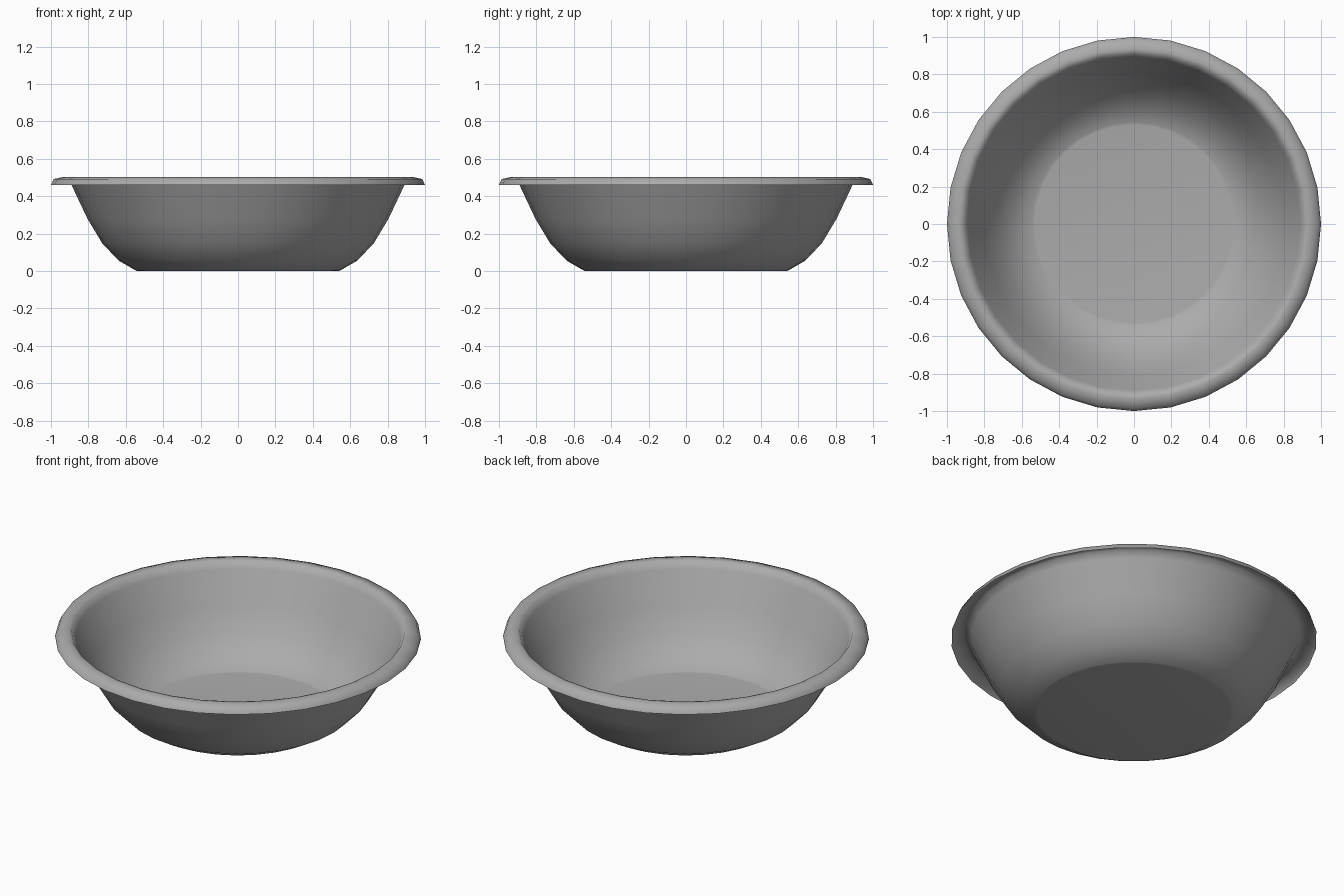
import bpy, bmesh, math

if "Cube" in bpy.data.objects:
    bpy.data.objects.remove(bpy.data.objects["Cube"])

SIDES = 32
# (radius, height) from the flat base, up the wall and over the folded rim
PROFILE = [(0.53, 0.0), (0.545, 0.002), (0.637, 0.055), (0.726, 0.148), (0.805, 0.28),
           (0.89, 0.46), (0.912, 0.498), (0.935, 0.503), (0.985, 0.492), (1.0, 0.46)]

bm = bmesh.new()

# Single-sheet wall and rim, turned around z
rings = [[bm.verts.new((r * math.cos(2 * math.pi * i / SIDES),
                        r * math.sin(2 * math.pi * i / SIDES), z))
          for i in range(SIDES)] for r, z in PROFILE]
for low, high in zip(rings, rings[1:]):
    for i in range(SIDES):
        j = (i + 1) % SIDES
        bm.faces.new((low[i], low[j], high[j], high[i]))

# Flat base
bm.faces.new(rings[0][::-1])

# Smooth all over, as one soft pressed sheet
for face in bm.faces:
    face.smooth = True

mesh = bpy.data.meshes.new("bowl")
bm.to_mesh(mesh)
bm.free()
bowl = bpy.data.objects.new("bowl", mesh)
bpy.context.collection.objects.link(bowl)

# Darker grey
grey = bpy.data.materials.new("mid_grey")
grey.diffuse_color = (0.41, 0.41, 0.41, 1)
grey.use_nodes = True
grey.node_tree.nodes["Principled BSDF"].inputs["Base Color"].default_value = grey.diffuse_color
mesh.materials.append(grey)
